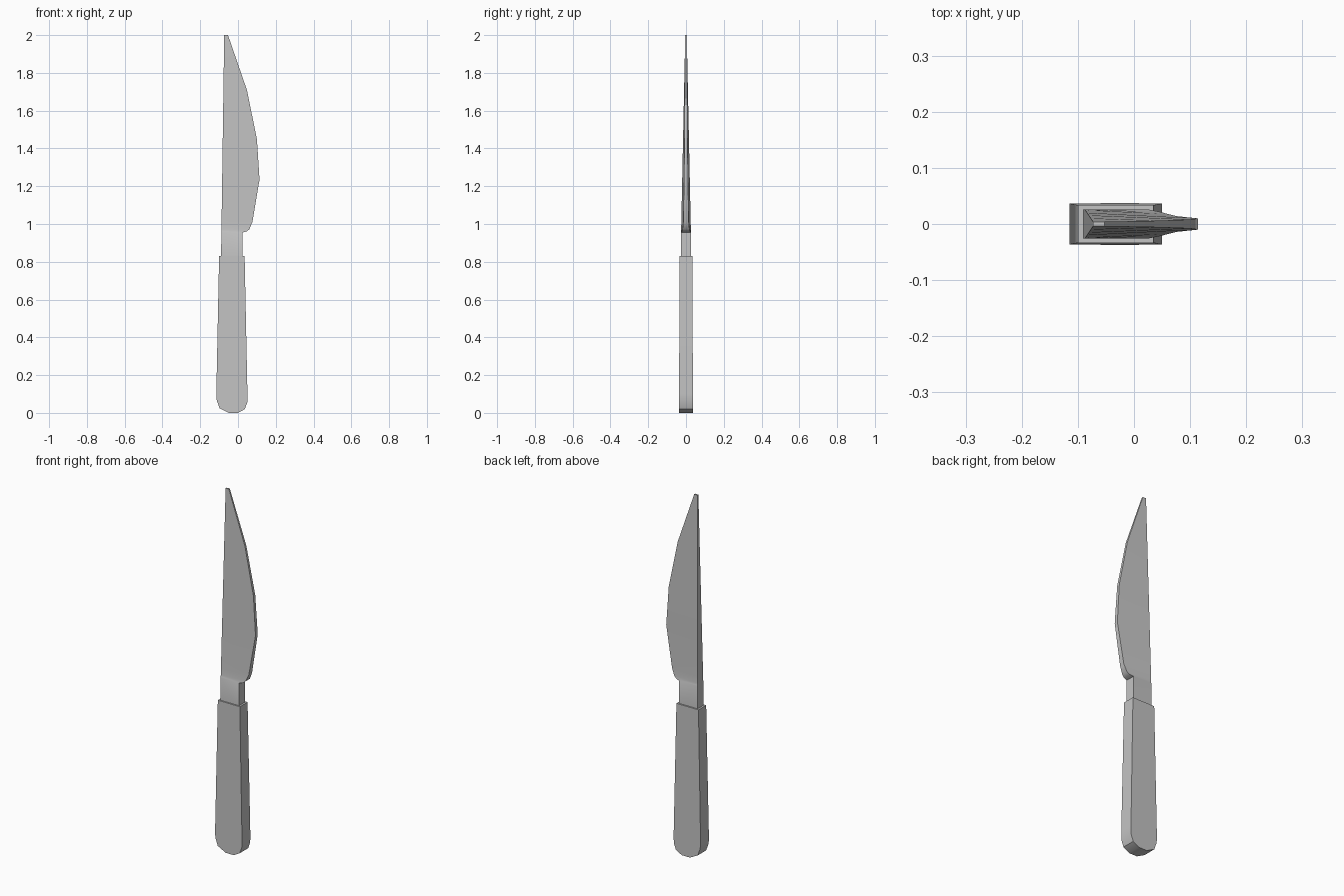
import bpy, bmesh, math

cube = bpy.data.objects.get("Cube")
if cube:
    bpy.data.objects.remove(cube, do_unlink=True)

grey = bpy.data.materials.new("plain grey")
grey.use_nodes = True
colour = (0.55, 0.55, 0.55, 1)
grey.diffuse_color = colour
grey.node_tree.nodes["Principled BSDF"].inputs["Base Color"].default_value = colour


def slab(name, outline, half_depth):
    """Closed x-z outline given a y thickness that varies over the face."""
    bm = bmesh.new()
    front = [bm.verts.new((x, -half_depth(i, z), z)) for i, (x, z) in enumerate(outline)]
    back = [bm.verts.new((v.co.x, -v.co.y, v.co.z)) for v in front]
    n = len(outline)
    # Each side is a ladder of faces between the two long edges
    for side in (front, back):
        for i in range(n // 2 - 1):
            bm.faces.new((side[i], side[i + 1], side[n - 2 - i], side[n - 1 - i]))
    for i in range(n):
        j = (i + 1) % n
        bm.faces.new((front[i], front[j], back[j], back[i]))
    bmesh.ops.recalc_face_normals(bm, faces=bm.faces)
    mesh = bpy.data.meshes.new(name)
    bm.to_mesh(mesh)
    bm.free()
    mesh.materials.append(grey)
    obj = bpy.data.objects.new(name, mesh)
    bpy.context.collection.objects.link(obj)
    bpy.context.view_layer.objects.active = obj
    obj.select_set(True)
    bpy.ops.object.shade_smooth_by_angle(angle=math.radians(30))
    obj.select_set(False)


# Handle: slightly flared slab with a rounded butt
left_edge = [(0.035, 0.83), (0.05, 0.10), (0.049, 0.055), (0.036, 0.02), (0.0, 0.0)]
right_edge = [(-0.10, 0.83), (-0.115, 0.09), (-0.112, 0.065), (-0.098, 0.025), (-0.05, 0.0)]
slab("handle", left_edge + right_edge[::-1], lambda i, z: 0.037 - 0.004 * z)

# Blade with neck: cutting edge as x, z, half thickness
cutting_edge = [(0.025, 0.80, 0.026), (0.025, 0.955, 0.026), (0.045, 0.96, 0.022),
                (0.06, 0.972, 0.018), (0.076, 1.01, 0.014), (0.114, 1.235, 0.010),
                (0.10, 1.45, 0.008), (0.047, 1.71, 0.006), (-0.053, 2.0, 0.004)]
spine = [(-0.09 + 0.017 * (z - 0.8) / 1.2, z) for x, z, t in cutting_edge]


def blade_depth(i, z):
    if i < len(cutting_edge):
        return cutting_edge[i][2]
    return 0.026 - 0.022 * max(0, z - 0.955) / 1.045


slab("blade", [(x, z) for x, z, t in cutting_edge] + spine[::-1], blade_depth)
